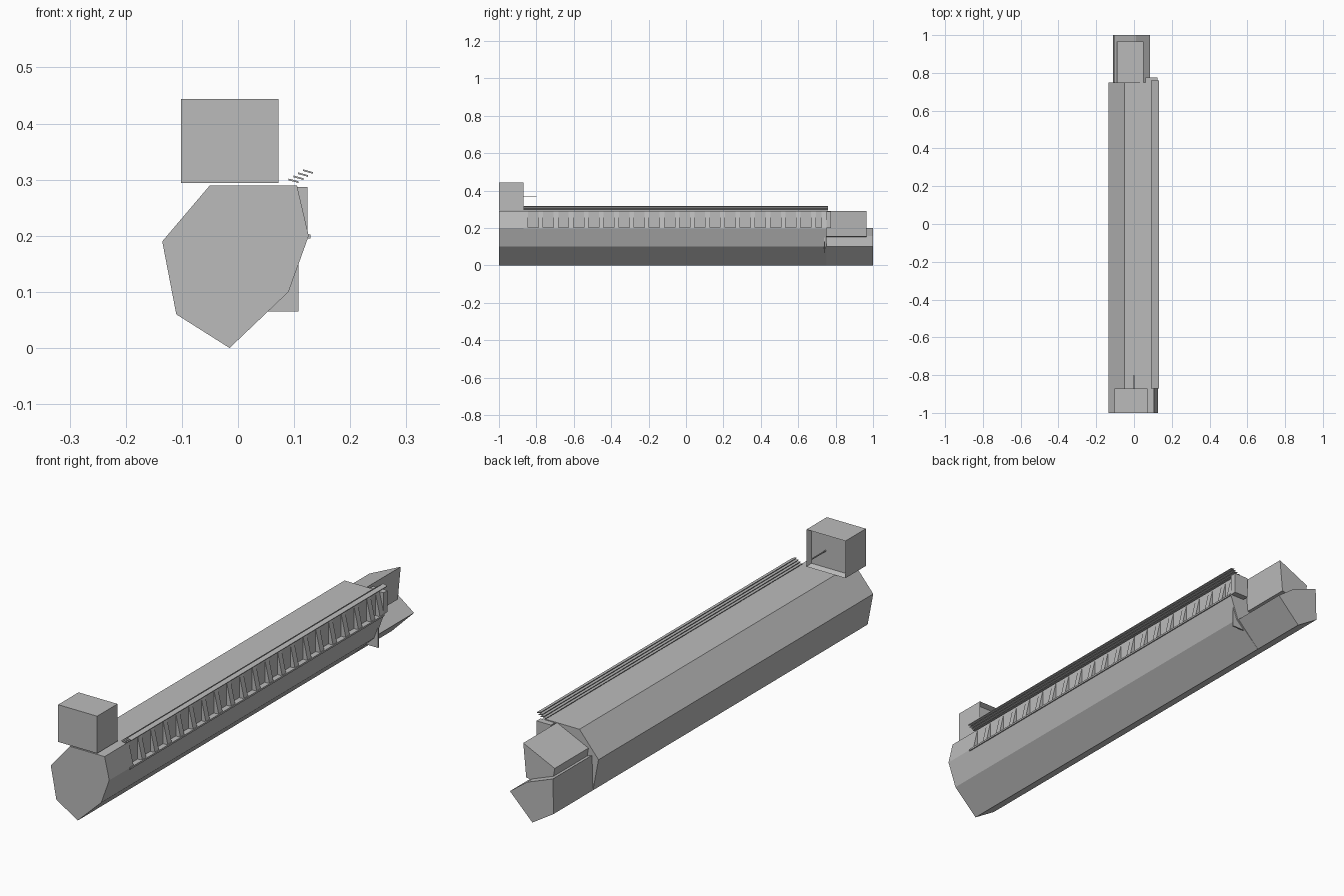
import bpy, bmesh
from mathutils import Vector

cube = bpy.data.objects.get("Cube")
if cube:
    bpy.data.objects.remove(cube, do_unlink=True)

grey = bpy.data.materials.new("plain grey")
grey.use_nodes = True
grey.diffuse_color = (0.5, 0.5, 0.5, 1)
grey.node_tree.nodes["Principled BSDF"].inputs["Base Color"].default_value = (0.5, 0.5, 0.5, 1)


def finish(name, bm):
    bmesh.ops.recalc_face_normals(bm, faces=bm.faces)
    mesh = bpy.data.meshes.new(name)
    bm.to_mesh(mesh)
    bm.free()
    mesh.materials.append(grey)
    obj = bpy.data.objects.new(name, mesh)
    bpy.context.collection.objects.link(obj)
    return obj


def add_prism(bm, section, y0, y1):
    """Extrude an (x, z) section along y."""
    face = bm.faces.new([bm.verts.new((x, y0, z)) for x, z in section])
    geom = bmesh.ops.extrude_face_region(bm, geom=[face])["geom"]
    top = [v for v in geom if isinstance(v, bmesh.types.BMVert)]
    bmesh.ops.translate(bm, verts=top, vec=(0, y1 - y0, 0))
    bm.faces.new([v for v in reversed(face.verts)]) if not face.is_valid else None


def prism(name, section, y0, y1):
    bm = bmesh.new()
    add_prism(bm, section, y0, y1)
    return finish(name, bm)


def rect(x0, x1, z0, z1):
    return [(x0, z0), (x1, z0), (x1, z1), (x0, z1)]


# Faceted main body: solid front end, then a length with a stepped gallery wall
lower = [(0.09, 0.1), (-0.015, 0), (-0.11, 0.06), (-0.135, 0.19), (-0.05, 0.29)]
edge = (0.105, 0.29)
sill = (0.126, 0.2)
start, end = -0.87, 0.75
prism("front_body", lower + [edge, sill], -1, start)
prism("main_body", lower + [edge, (0.105, 0.2), sill], start, end)

# Gallery: wedge posts between the panels, with a rail along the sill
bm = bmesh.new()
count = 20
pitch = (end - start) / count
for i in range(count + 1):
    y = min(start + i * pitch, end - 0.025)
    add_prism(bm, [(0.104, 0.2), sill, edge], y, y + 0.025)
finish("gallery_posts", bm)
prism("sill_rail", rect(0.122, 0.129, 0.195, 0.202), start, end)

# Four overlapping tilted roof slats
bm = bmesh.new()
for i in range(4):
    x, z = 0.09 + 0.0085 * i, 0.299 + 0.0055 * i
    add_prism(bm, [(x, z), (x + 0.018, z - 0.005), (x + 0.018, z - 0.002), (x, z + 0.003)],
              start, 0.76)
finish("roof_slats", bm)

# Rear end plate and small fin below it
prism("gallery_end_plate", rect(0.06, 0.124, 0.2, 0.287), end, 0.775)
prism("lower_fin", rect(0.05, 0.108, 0.065, 0.16), 0.738, 0.744)

# Tail block and the tilted box on top of it
prism("tail_block", [(-0.11, 0.06), (-0.015, 0), (0.085, 0.1), (0.01, 0.156), (-0.106, 0.2)],
      0.74, 1)
prism("tail_box", [(0.05, 0.29), (-0.09, 0.225), (-0.075, 0.13), (0.037, 0.155)], 0.74, 0.965)

# Front cabin with a recessed rear face
bm = bmesh.new()
add_prism(bm, rect(-0.102, 0.072, 0.294, 0.444), -1, start)
bmesh.ops.recalc_face_normals(bm, faces=bm.faces)
rear = max(bm.faces, key=lambda f: f.calc_center_median().y)
bmesh.ops.inset_region(bm, faces=[rear], thickness=0.012)
bmesh.ops.translate(bm, verts=rear.verts, vec=Vector((0, -0.02, 0)))
finish("front_cabin", bm)

# Thin rod pointing back out of the cabin
prism("cabin_rod", rect(-0.002, 0.002, 0.368, 0.372), -0.895, -0.8)
